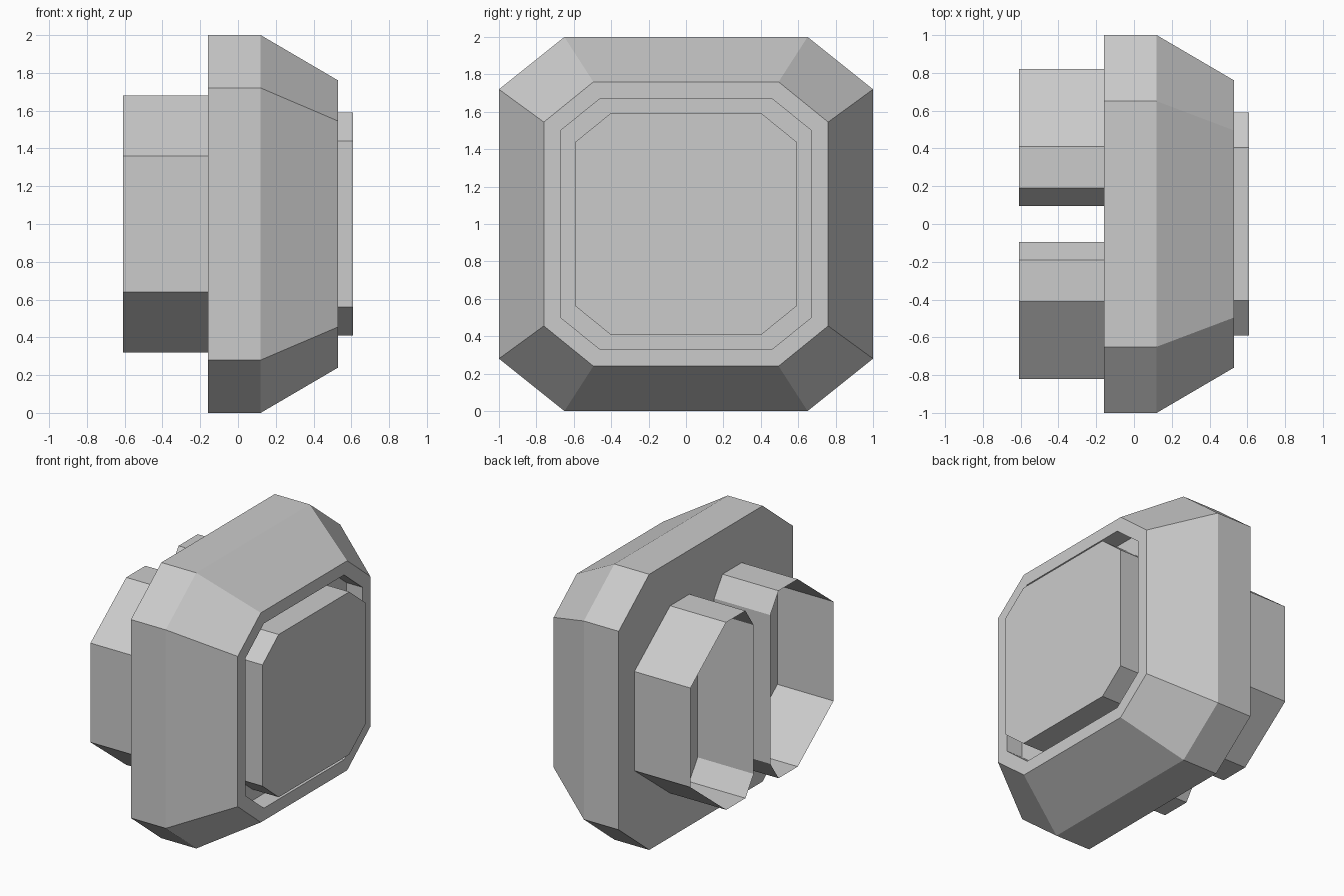
import bpy, bmesh

if "Cube" in bpy.data.objects:
    bpy.data.objects.remove(bpy.data.objects["Cube"])


def octagon(x, half, cy, cz):
    """Square of half-width `half` with cut corners, facing +x, centred at z = 1."""
    pts = [(half, -cz), (half, cz), (cy, half), (-cy, half),
           (-half, cz), (-half, -cz), (-cy, -half), (cy, -half)]
    return [(x, y, z + 1) for y, z in pts]


def loft(name, rings, cap_start=True, cap_end=True):
    """Skin a row of equal-length rings into one flat-shaded object."""
    bm = bmesh.new()
    loops = [[bm.verts.new(p) for p in ring] for ring in rings]
    for a, b in zip(loops, loops[1:]):
        for i in range(len(a)):
            j = (i + 1) % len(a)
            bm.faces.new((a[i], a[j], b[j], b[i]))
    if cap_start:
        bm.faces.new(loops[0][::-1])
    if cap_end:
        bm.faces.new(loops[-1])
    bmesh.ops.recalc_face_normals(bm, faces=bm.faces)
    mesh = bpy.data.meshes.new(name)
    bm.to_mesh(mesh)
    bm.free()
    obj = bpy.data.objects.new(name, mesh)
    bpy.context.collection.objects.link(obj)
    return obj


FLOOR = 0.40  # depth of the recess floor

# Housing: straight base, tapered front, rim and recess
loft("housing", [
    octagon(-0.16, 1.00, 0.65, 0.72),
    octagon(0.12, 1.00, 0.65, 0.72),
    octagon(0.53, 0.76, 0.495, 0.545),
    octagon(0.53, 0.67, 0.46, 0.50),
    octagon(FLOOR, 0.67, 0.46, 0.50),
])

# Raised front panel standing in the recess
loft("front_panel", [
    octagon(FLOOR, 0.59, 0.405, 0.44),
    octagon(0.61, 0.59, 0.405, 0.44),
], cap_start=False)

# Open thin-walled sleeves at the back, one per side
half_profile = [(0.82, 0.36), (0.41, 0.68), (0.19, 0.68), (0.095, 0.54)]
profile = half_profile + [(y, -z) for y, z in reversed(half_profile)]
for side, name in ((1, "rear_sleeve_back"), (-1, "rear_sleeve_front")):
    rings = [[(x, side * y, z + 1) for y, z in profile] for x in (-0.61, -0.16)]
    loft(name, rings, cap_start=False, cap_end=False)
